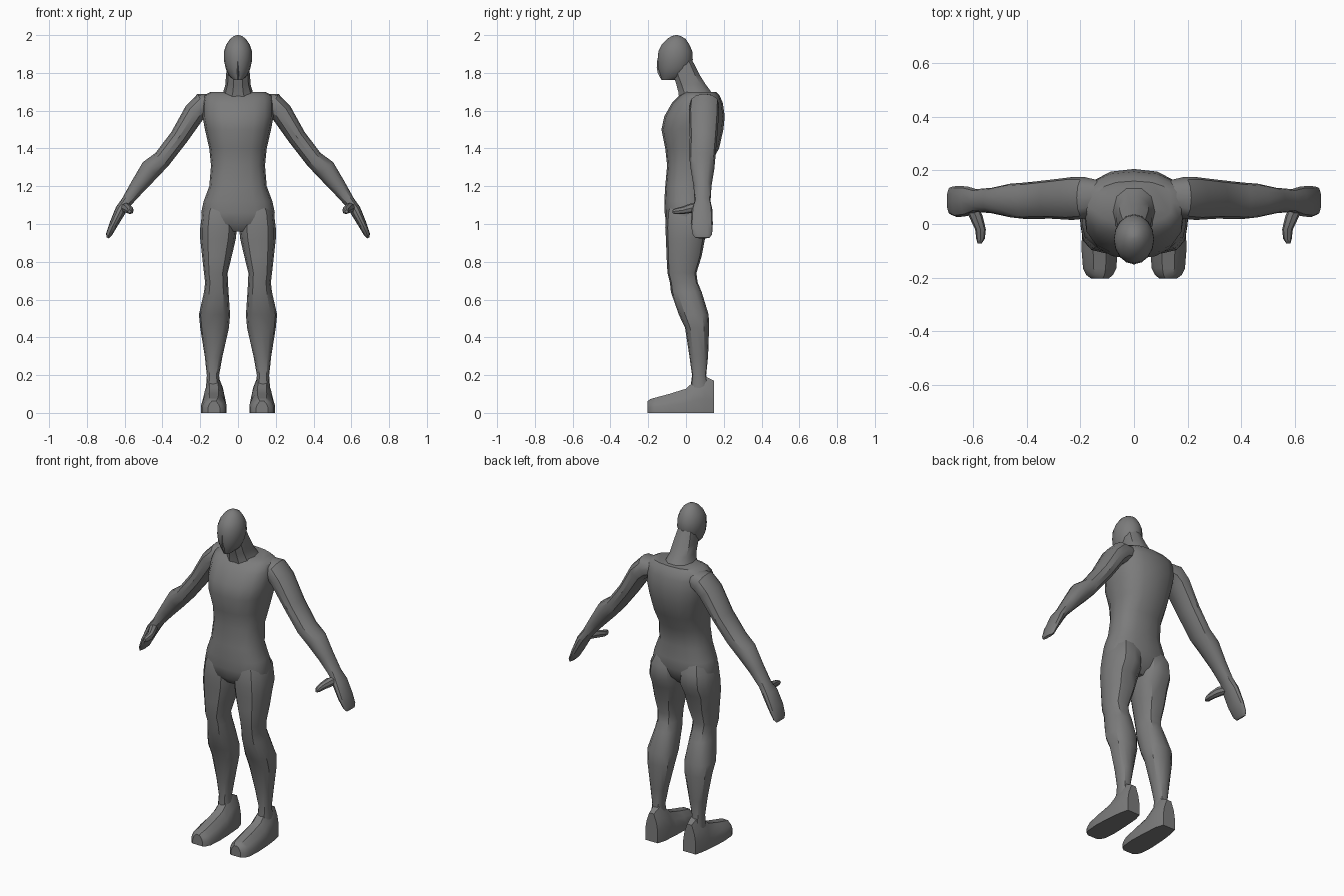
import bpy, bmesh, math
from mathutils import Vector

grey = bpy.data.materials.new("body grey")
grey.diffuse_color = (0.2, 0.2, 0.2, 1)


def loft(name, rings, mirror=False):
    """Skin a list of closed point rings, cap both ends, optionally mirror in x."""
    bm = bmesh.new()
    loops = [[bm.verts.new(p) for p in ring] for ring in rings]
    n = len(loops[0])
    for a, b in zip(loops, loops[1:]):
        for i in range(n):
            j = (i + 1) % n
            bm.faces.new((a[i], a[j], b[j], b[i]))
    bm.faces.new(loops[0][::-1])
    bm.faces.new(loops[-1])
    bmesh.ops.recalc_face_normals(bm, faces=bm.faces)
    me = bpy.data.meshes.new(name)
    bm.to_mesh(me)
    bm.free()
    me.materials.append(grey)
    ob = bpy.data.objects.new(name, me)
    bpy.context.collection.objects.link(ob)
    if mirror:
        ob.modifiers.new("mirror", 'MIRROR').use_clip = False
    bpy.ops.object.select_all(action='DESELECT')
    ob.select_set(True)
    bpy.context.view_layer.objects.active = ob
    bpy.ops.object.shade_smooth_by_angle(angle=math.radians(35))
    return ob


def oval(c, u, v, n=12, power=0.85):
    """Rounded-square ring around c spanned by half-axes u and v."""
    c, u, v = Vector(c), Vector(u), Vector(v)
    def s(t):
        return math.copysign(abs(t) ** power, t) if abs(t) > 1e-6 else 0
    return [c + u * s(math.cos(2 * math.pi * i / n)) + v * s(math.sin(2 * math.pi * i / n))
            for i in range(n)]


def level(z, x0, x1, y0, y1, n=12, power=0.85):
    """Horizontal ring between x and y limits."""
    return oval(((x0 + x1) / 2, (y0 + y1) / 2, z), ((x1 - x0) / 2, 0, 0),
                (0, (y1 - y0) / 2, 0), n, power)


# Torso: height, half width, front, back
torso = [(0.96, 0.08, -0.07, 0.06), (1.0, 0.185, -0.105, 0.10), (1.06, 0.195, -0.113, 0.12),
         (1.12, 0.182, -0.115, 0.12), (1.2, 0.152, -0.11, 0.11), (1.31, 0.143, -0.10, 0.125),
         (1.4, 0.152, -0.11, 0.175), (1.5, 0.175, -0.13, 0.198), (1.57, 0.188, -0.115, 0.205),
         (1.64, 0.188, -0.075, 0.195), (1.68, 0.18, -0.035, 0.178), (1.7, 0.145, 0.0, 0.16)]
loft("torso", [level(z, -w, w, f, b, 16, 0.8) for z, w, f, b in torso])

# Neck leans forward from the shoulders into the skull
neck = [(1.66, 0.10, -0.04, 0.17), (1.70, 0.078, -0.045, 0.137), (1.74, 0.066, -0.055, 0.107),
        (1.79, 0.064, -0.07, 0.075), (1.87, 0.05, -0.08, 0.034)]
loft("neck", [level(z, -w, w, f, b, 10, 0.9) for z, w, f, b in neck])

# Head: egg shape with a ridge running down the face to the chin
head = [(1.762, 0.022, -0.127, -0.06), (1.785, 0.048, -0.135, 0.0), (1.825, 0.066, -0.148, 0.022),
        (1.87, 0.075, -0.15, 0.036), (1.915, 0.074, -0.146, 0.033), (1.95, 0.062, -0.128, 0.018),
        (1.98, 0.042, -0.10, -0.002), (1.995, 0.022, -0.075, -0.028), (2.0, 0.006, -0.055, -0.045)]
loft("head", [level(z, -w, w, f, b, 16, 1.0) for z, w, f, b in head])
face = [(1.762, 0.012, -0.13), (1.80, 0.016, -0.15), (1.83, 0.012, -0.155), (1.88, 0.006, -0.151)]
loft("face_ridge", [[(-w, y + 0.03, z), (0, y, z), (w, y + 0.03, z), (0, y + 0.05, z)]
                    for z, w, y in face])

# Legs with buttock, knee and calf: height, inner, outer, front, back
leg = [(1.14, 0.04, 0.15, -0.08, 0.09), (1.06, 0.008, 0.19, -0.105, 0.127),
       (0.98, 0.005, 0.2, -0.11, 0.13), (0.92, 0.012, 0.2, -0.106, 0.1),
       (0.83, 0.033, 0.19, -0.103, 0.083), (0.74, 0.055, 0.18, -0.098, 0.055),
       (0.69, 0.053, 0.174, -0.085, 0.062), (0.64, 0.05, 0.18, -0.08, 0.083),
       (0.52, 0.042, 0.207, -0.038, 0.12), (0.45, 0.048, 0.2, -0.005, 0.122),
       (0.3, 0.082, 0.176, 0.018, 0.117), (0.2, 0.1, 0.165, 0.032, 0.107),
       (0.1, 0.09, 0.172, 0.02, 0.125)]
loft("leg", [level(*r, 12, 0.8) for r in leg], True)

# Feet: flat-soled section swept from heel to toe: y, inner, outer, top
foot = [(0.148, 0.085, 0.168, 0.17), (0.10, 0.07, 0.18, 0.195), (0.04, 0.066, 0.188, 0.165),
        (0.0, 0.063, 0.192, 0.128), (-0.09, 0.06, 0.196, 0.1), (-0.165, 0.066, 0.19, 0.08),
        (-0.19, 0.078, 0.178, 0.073), (-0.203, 0.095, 0.16, 0.062)]
section = [(0, 0), (1, 0), (1, 0.4), (0.9, 0.7), (0.68, 1), (0.32, 1), (0.1, 0.7), (0, 0.4)]
loft("foot", [[(a + (b - a) * s, y, t * h) for s, h in section] for y, a, b, t in foot], True)

# Arm and mitten hand: x, z, front, back, in-plane radius
arm = [(0.12, 1.645, 0.04, 0.16, 0.045), (0.185, 1.632, 0.02, 0.175, 0.064),
       (0.23, 1.59, 0.015, 0.175, 0.058), (0.312, 1.46, 0.02, 0.165, 0.049),
       (0.4, 1.345, 0.018, 0.155, 0.048), (0.462, 1.29, 0.025, 0.15, 0.056),
       (0.53, 1.2, 0.04, 0.135, 0.042), (0.588, 1.12, 0.045, 0.13, 0.03),
       (0.62, 1.075, 0.03, 0.14, 0.03), (0.658, 1.0, 0.025, 0.142, 0.023),
       (0.683, 0.945, 0.035, 0.138, 0.016), (0.691, 0.927, 0.05, 0.125, 0.007)]
rings = []
for i, (x, z, f, b, r) in enumerate(arm):
    p, q = arm[max(i - 1, 0)], arm[min(i + 1, len(arm) - 1)]
    d = Vector((q[0] - p[0], 0, q[1] - p[1])).normalized()
    rings.append(oval((x, (f + b) / 2, z), (-d.z * r, 0, d.x * r), (0, (b - f) / 2, 0), 12, 0.9))
loft("arm", rings, True)

# Thumb reaching forward: x, y, z, radius
thumb = [(0.61, 0.08, 1.085, 0.022), (0.59, 0.03, 1.085, 0.026), (0.572, -0.02, 1.072, 0.02),
         (0.572, -0.055, 1.068, 0.016), (0.575, -0.072, 1.066, 0.008)]
loft("thumb", [oval((x, y, z), (r, 0, 0), (0, 0, r), 8, 0.9) for x, y, z, r in thumb], True)
